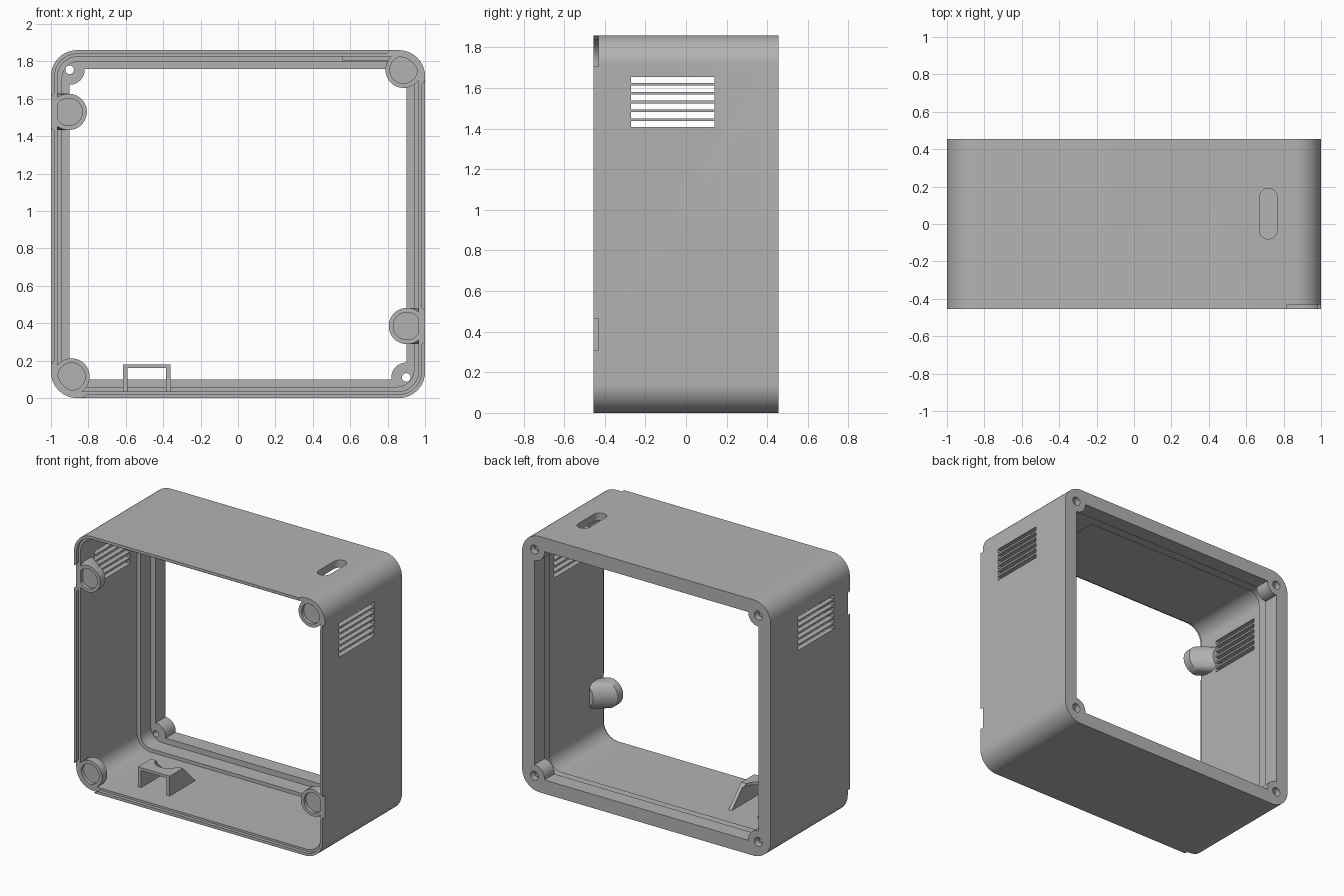
import bpy, bmesh, math
from math import radians, sin, cos, pi
from mathutils import Vector

if "Cube" in bpy.data.objects:
    bpy.data.objects.remove(bpy.data.objects["Cube"], do_unlink=True)

H, FRONT, BACK = 1.86, -0.455, 0.455
LIP = -0.43          # depth of the front rebate

grey = bpy.data.materials.new("light_grey_plastic")
grey.use_nodes = True
grey.diffuse_color = (0.45, 0.45, 0.45, 1)
grey.node_tree.nodes["Principled BSDF"].inputs["Base Color"].default_value = (0.45, 0.45, 0.45, 1)


def make(name, bm):
    bmesh.ops.recalc_face_normals(bm, faces=bm.faces)
    me = bpy.data.meshes.new(name)
    bm.to_mesh(me)
    bm.free()
    me.materials.append(grey)
    ob = bpy.data.objects.new(name, me)
    bpy.context.scene.collection.objects.link(ob)
    return ob


def prism(name, points, direction):
    """Extrude a closed outline along a vector."""
    bm = bmesh.new()
    face = bm.faces.new([bm.verts.new(p) for p in points])
    out = bmesh.ops.extrude_face_region(bm, geom=[face])
    bmesh.ops.translate(bm, vec=direction, verts=[v for v in out["geom"] if isinstance(v, bmesh.types.BMVert)])
    return make(name, bm)


def rounded(x0, x1, z0, z1, r, n=12):
    pts = []
    for i, (cx, cz) in enumerate([(x1 - r, z1 - r), (x0 + r, z1 - r), (x0 + r, z0 + r), (x1 - r, z0 + r)]):
        for k in range(n + 1):
            a = (i + k / n) * pi / 2
            pts.append((cx + r * cos(a), cz + r * sin(a)))
    return pts


def frame_block(name, inset, y0, y1, r):
    pts = rounded(-1 + inset, 1 - inset, inset, H - inset, r)
    return prism(name, [(x, y0, z) for x, z in pts], (0, y1 - y0, 0))


def circle(x, y, z, r, n=48):
    return [(x + r * cos(2 * pi * k / n), y, z + r * sin(2 * pi * k / n)) for k in range(n)]


def disc(name, x, z, r, y0, y1):
    return prism(name, circle(x, y0, z, r), (0, y1 - y0, 0))


def box(name, x0, x1, y0, y1, z0, z1):
    return prism(name, [(x0, y0, z0), (x1, y0, z0), (x1, y0, z1), (x0, y0, z1)], (0, y1 - y0, 0))


def combine(ob, tool, operation):
    mod = ob.modifiers.new("bool", 'BOOLEAN')
    mod.operation, mod.object, mod.solver = operation, tool, 'EXACT'
    bpy.context.view_layer.objects.active = ob
    bpy.ops.object.modifier_apply(modifier=mod.name)
    bpy.data.objects.remove(tool, do_unlink=True)


def cut(ob, tool):
    combine(ob, tool, 'DIFFERENCE')


# Housing: rounded block hollowed in steps from the open front
housing = frame_block("housing", 0, FRONT, BACK, 0.14)
for inset, depth, r in [(0.02, LIP, 0.12), (0.035, 0.22, 0.11), (0.06, 0.34, 0.09), (0.1, 0.6, 0.02)]:
    cut(housing, frame_block("hollow", inset, -0.6, depth, r))

# Screw bosses in the rear corners
for x in (-0.9, 0.9):
    for z in (0.11, 1.755):
        combine(housing, disc("screw_boss", x, z, 0.08, 0.34, BACK), 'UNION')
        cut(housing, disc("screw_hole", x, z, 0.023, 0.2, 0.6))
        cut(housing, disc("counterbore", x, z, 0.032, 0.41, 0.6))

# Button pad under the top wall with its long opening
combine(housing, box("button_pad", 0.56, 0.88, -0.12, 0.23, 1.805, 1.84), 'UNION')
pts = rounded(0.672, 0.765, -0.08, 0.19, 0.046)
cut(housing, prism("button_slot", [(x, y, 1.7) for x, y in pts], (0, 0, 0.3)))

# Vent slots through both side walls
for i in range(6):
    z = 1.64 - i * 0.0434
    for s in (-1, 1):
        cut(housing, box("vent", s * 1 - 0.08, s * 1 + 0.08, -0.27, 0.14, z - 0.015, z + 0.015))

# Round front mounts that taper back into the wall
mounts = [(-0.905, 1.53, -1, 0), (0.885, 1.755, 0.7, 0.7), (0.903, 0.385, 1, 0), (-0.89, 0.115, -0.7, -0.7)]
for i, (x, z, dx, dz) in enumerate(mounts):
    cut(housing, disc("lip_gap", x, z, 0.125, -0.6, LIP))
    bm = bmesh.new()
    for y, shift in ((LIP, 0), (-0.37, 0), (-0.27, 0.13)):
        for p in circle(x + dx * shift, y, z + dz * shift, 0.097):
            bm.verts.new(p)
    hull = bmesh.ops.convex_hull(bm, input=bm.verts)
    bmesh.ops.delete(bm, geom=list({v for v in hull["geom_interior"] if isinstance(v, bmesh.types.BMVert)}), context='VERTS')
    mount = make("mount_%d" % (i + 1), bm)
    combine(mount, frame_block("limit", 0.004, -0.6, 0.5, 0.136), 'INTERSECT')
    cut(mount, disc("recess", x, z, 0.073, -0.6, -0.405))

# Bracket on the floor: two sloped cheeks and a notched top plate
profile = [(-0.27, 0.03), (0.03, 0.03), (-0.12, 0.18), (-0.27, 0.18)]
bracket = prism("floor_bracket", [(-0.615, y, z) for y, z in profile], (0.255, 0, 0))
cut(bracket, box("bracket_gap", -0.59, -0.385, -0.4, 0.2, -0.1, 0.16))
notch = [(x, -0.1 + (z - 0.2), 0.1) for x, _, z in circle(-0.4875, 0, 0.2, 0.09)]
cut(bracket, prism("bracket_notch", notch, (0, 0, 0.2)))

# Smooth the round parts, keep hard edges
bpy.ops.object.select_all(action='DESELECT')
for ob in bpy.context.scene.objects:
    if ob.type == 'MESH':
        ob.select_set(True)
        bpy.context.view_layer.objects.active = ob
bpy.ops.object.shade_smooth_by_angle(angle=radians(30))
